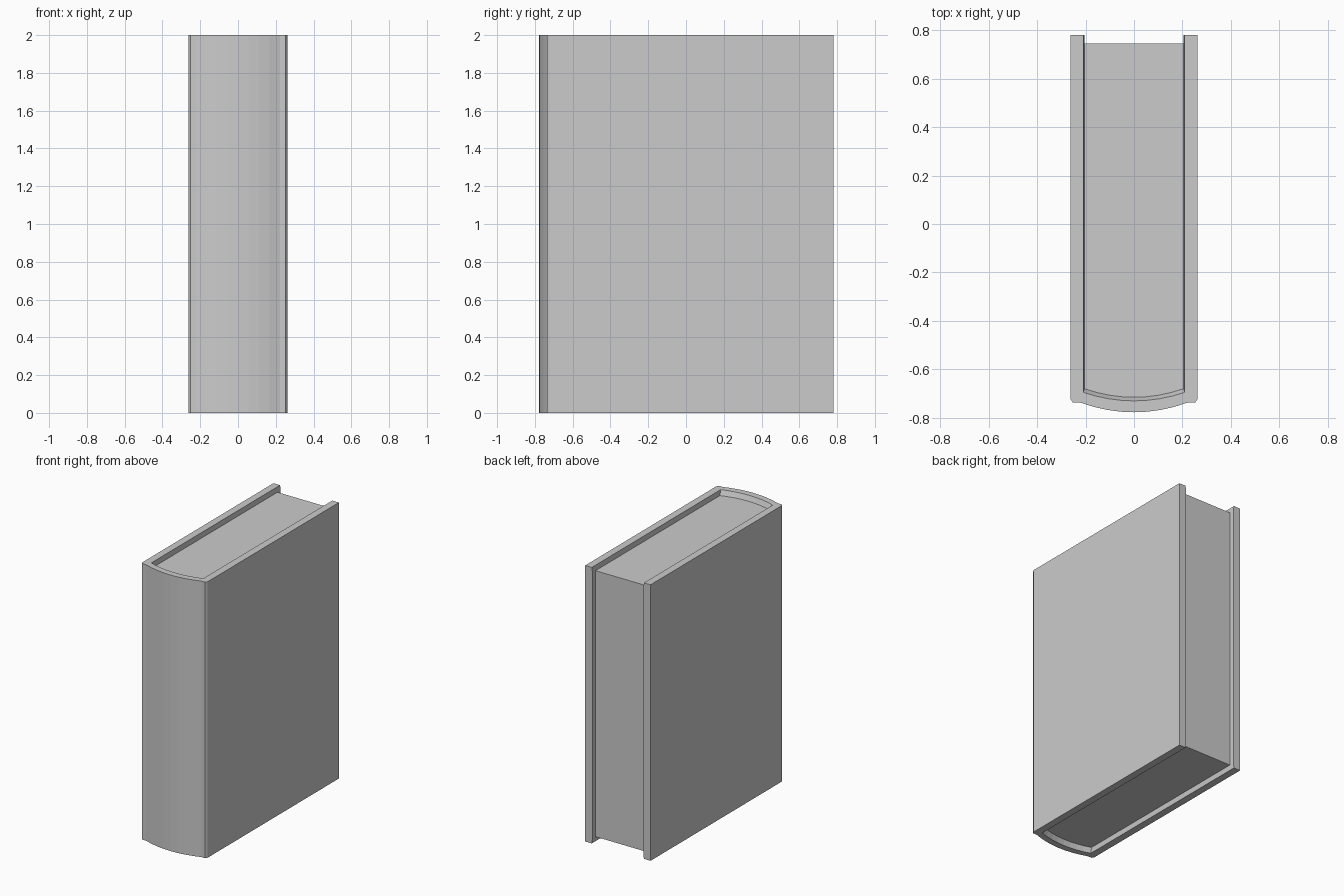
import bpy, bmesh

if "Cube" in bpy.data.objects:
    bpy.data.objects.remove(bpy.data.objects["Cube"])

RECESS = 0.036  # how far the page block sits below the cover rim
H = 2.0


def arc(half_w, y_end, y_mid, n=8):
    """Shallow bowed line from -half_w to +half_w."""
    pts = []
    for i in range(n + 1):
        t = -1 + 2 * i / n
        pts.append((half_w * t, y_mid + (y_end - y_mid) * t * t))
    return pts


def loft(name, rings):
    """Solid from stacked closed outlines: list of (z, points)."""
    bm = bmesh.new()
    loops = [[bm.verts.new((x, y, z)) for x, y in pts] for z, pts in rings]
    for a, b in zip(loops, loops[1:]):
        n = len(a)
        for i in range(n):
            j = (i + 1) % n
            bm.faces.new((a[i], a[j], b[j], b[i]))
    bm.faces.new(loops[0][::-1])
    bm.faces.new(loops[-1])
    bmesh.ops.recalc_face_normals(bm, faces=bm.faces)
    mesh = bpy.data.meshes.new(name)
    bm.to_mesh(mesh)
    bm.free()
    obj = bpy.data.objects.new(name, mesh)
    bpy.context.collection.objects.link(obj)
    return obj


# cover: two boards joined by a bowed spine, one U-shaped outline
outer = ([(-0.262, 0.78), (-0.262, -0.722), (-0.252, -0.737)]
         + arc(0.222, -0.737, -0.777)
         + [(0.252, -0.737), (0.262, -0.722), (0.262, 0.78)])


def cover_outline(inner_w, y_end, y_mid):
    inner = [(-inner_w, 0.78)] + arc(inner_w, y_end, y_mid) + [(inner_w, 0.78)]
    return outer + inner[::-1]


rim = cover_outline(0.209, -0.695, -0.73)
inside = cover_outline(0.204, -0.68, -0.715)
loft("cover", [(0, rim), (RECESS, inside), (H - RECESS, inside), (H, rim)])

# pages: recessed block filling the cover, tucked slightly into it
pages = arc(0.206, -0.683, -0.718) + [(0.206, 0.744), (-0.206, 0.744)]
loft("pages", [(RECESS, pages), (H - RECESS, pages)])
